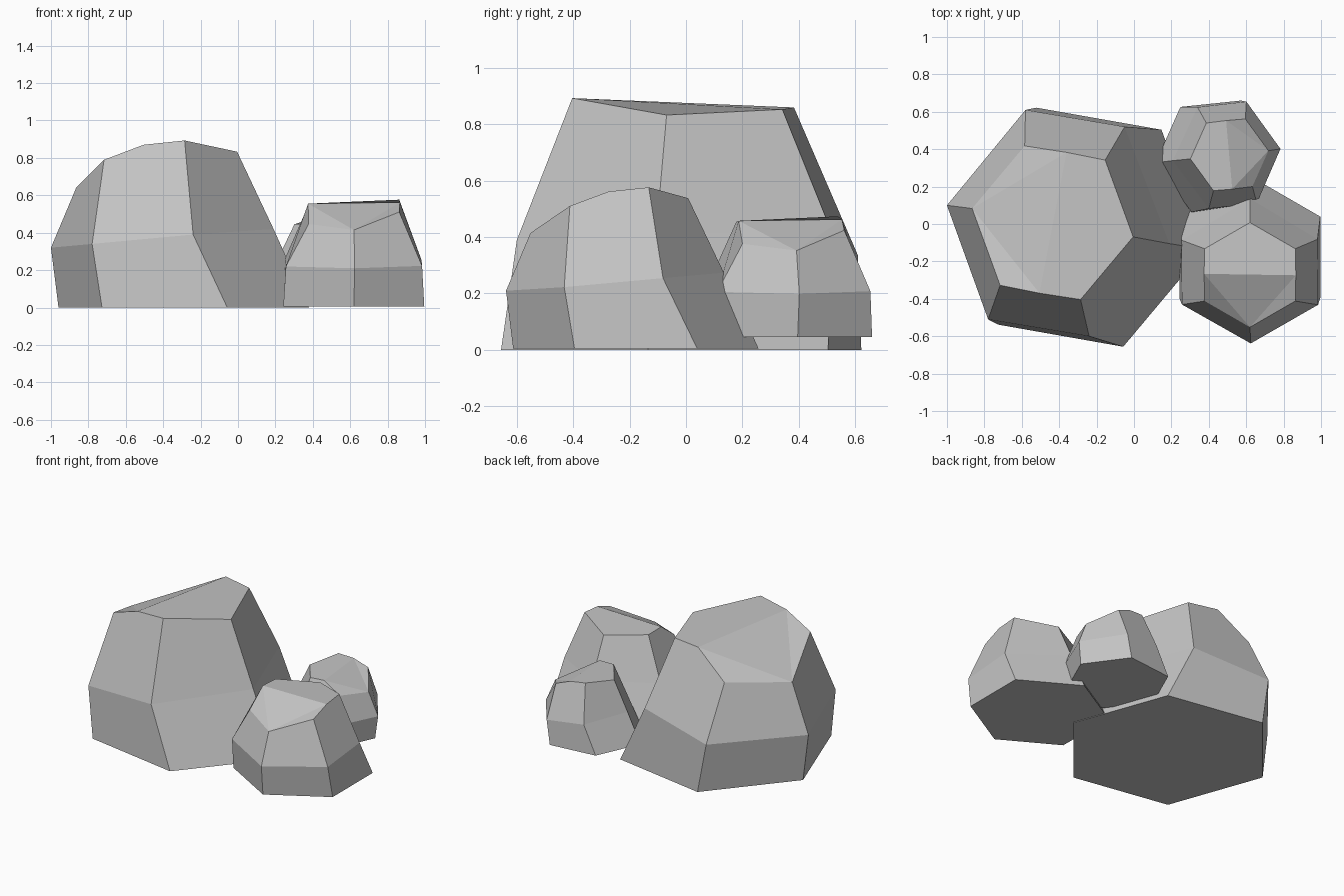
import bpy
import bmesh
from math import cos, sin, radians
from mathutils import Matrix, Vector

cube = bpy.data.objects.get("Cube")
if cube:
    bpy.data.objects.remove(cube, do_unlink=True)

# One plain stone colour
stone = bpy.data.materials.new("stone_grey")
stone.use_nodes = True
COLOUR = (0.55, 0.55, 0.55, 1.0)
stone.diffuse_color = COLOUR
bsdf = stone.node_tree.nodes["Principled BSDF"]
bsdf.inputs["Base Color"].default_value = COLOUR
bsdf.inputs["Roughness"].default_value = 0.9

START = -70  # heading of the tallest corner
CROWN = Vector((-0.435, 0.007, 0))  # pivot of every rock


def hexagon(cx, cy, radius, heights):
    """Six corners, counter-clockwise from the tallest one."""
    angles = [radians(START + 60 * i) for i in range(6)]
    return [Vector((cx + radius * cos(a), cy + radius * sin(a), z))
            for a, z in zip(angles, heights)]


# Rock profile: base, bulging waist, tilted crown with a ridge across it
base = hexagon(-0.29, -0.017, 0.68, [0] * 6)
waist = [Vector(p) for p in (
    (-0.24, -0.60, 0.39), (0.19, -0.105, 0.42), (-0.05, 0.52, 0.41),
    (-0.58, 0.61, 0.335), (-1.0, 0.10, 0.32), (-0.78, -0.51, 0.34))]
crown = hexagon(CROWN.x, CROWN.y, 0.437,
                [0.893, 0.833, 0.853, 0.69, 0.64, 0.79])
ridge = [Vector((-0.505, -0.37, 0.87)), Vector((-0.36, 0.383, 0.86))]


def bridge(bm, lower, upper):
    for i in range(6):
        j = (i + 1) % 6
        bm.faces.new((lower[i], lower[j], upper[j], upper[i]))


def make_rock(name, location, scale, turn):
    bm = bmesh.new()
    b, w, c, r = ([bm.verts.new(p - CROWN) for p in ring]
                  for ring in (base, waist, crown, ridge))
    bm.faces.new(b[::-1])
    bridge(bm, b, w)
    # Sides up to the crown; the two ridge ends split their edges
    for i in range(6):
        j = (i + 1) % 6
        split = {2: [r[1]], 5: [r[0]]}.get(i, [])
        bm.faces.new([w[i], w[j], c[j]] + split + [c[i]])
    # Gentle and steep halves of the crown
    bm.faces.new((r[0], c[0], c[1], c[2], r[1]))
    bm.faces.new((r[0], r[1], c[4]))
    bm.faces.new((r[1], c[3], c[4]))
    bm.faces.new((r[0], c[4], c[5]))
    bmesh.ops.recalc_face_normals(bm, faces=bm.faces)
    bm.transform(Matrix.Translation(location)
                 @ Matrix.Rotation(radians(turn), 4, "Z")
                 @ Matrix.Scale(scale, 4))
    mesh = bpy.data.meshes.new(name)
    bm.to_mesh(mesh)
    bm.free()
    mesh.materials.append(stone)
    bpy.context.collection.objects.link(bpy.data.objects.new(name, mesh))


make_rock("large_rock", CROWN, 1.0, 0)
make_rock("medium_rock", (0.62, -0.272, 0.005), 0.64, 100)
make_rock("small_rock", (0.51, 0.37, 0.045), 0.48, 196)
